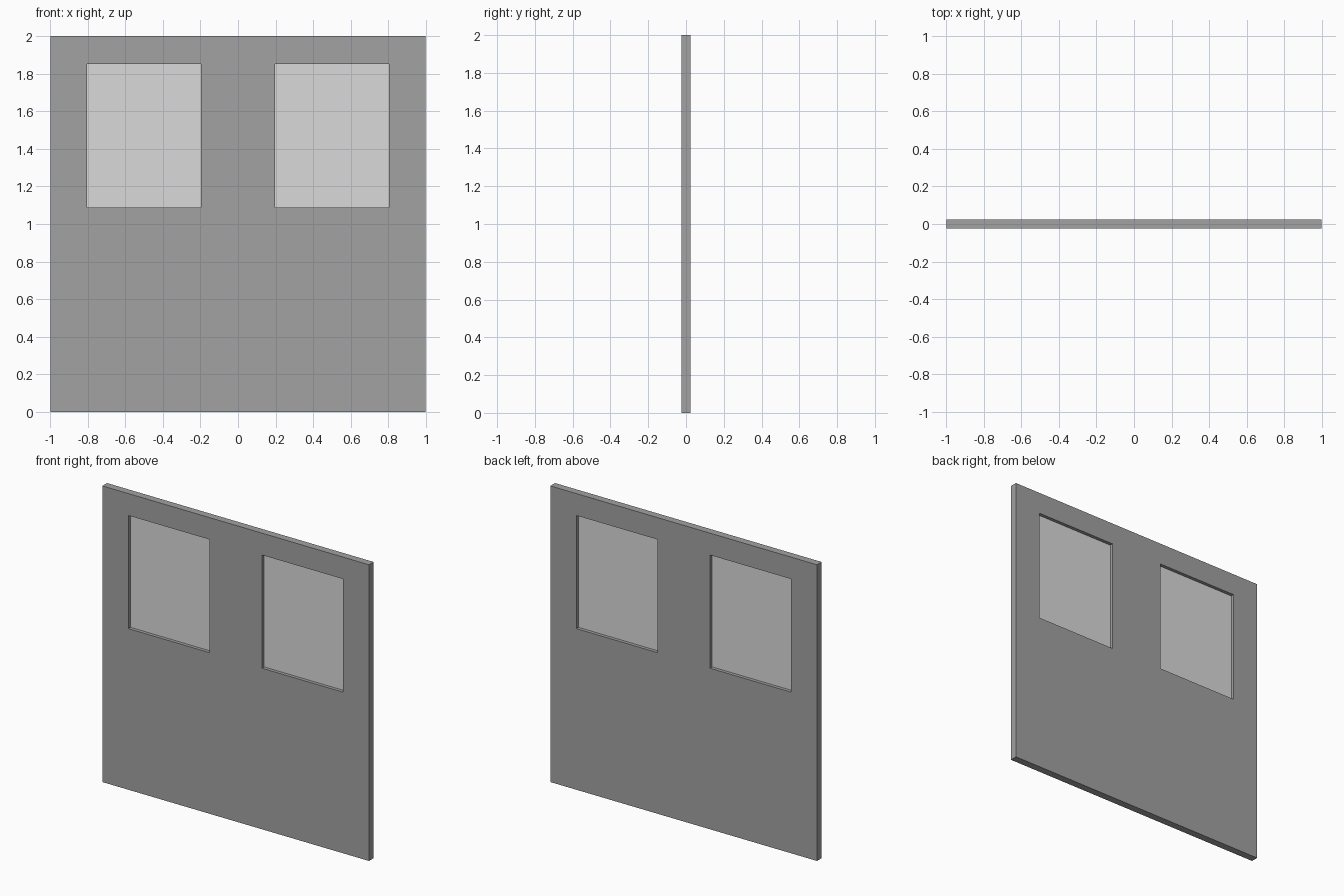
import bpy, bmesh

if "Cube" in bpy.data.objects:
    bpy.data.objects.remove(bpy.data.objects["Cube"])

W, T, H = 0.996, 0.025, 2.0          # half width, half thickness, height
X0, X1, Z0, Z1 = 0.197, 0.802, 1.088, 1.852   # window opening


def material(name, v):
    m = bpy.data.materials.new(name)
    m.diffuse_color = (v, v, v, 1)
    m.use_nodes = True
    m.node_tree.nodes["Principled BSDF"].inputs["Base Color"].default_value = m.diffuse_color
    return m


def finish(name, bm, mat):
    me = bpy.data.meshes.new(name)
    bmesh.ops.recalc_face_normals(bm, faces=bm.faces[:])
    bm.to_mesh(me)
    bm.free()
    me.materials.append(mat)
    ob = bpy.data.objects.new(name, me)
    bpy.context.collection.objects.link(ob)
    return ob


wall_grey = material("wall grey", 0.36)
glass_grey = material("pale glass", 0.70)

# Wall panel: grid of cells with the two window cells left out, then extruded
xs = [-W, -X1, -X0, X0, X1, W]
zs = [0, Z0, Z1, H]
bm = bmesh.new()
v = [[bm.verts.new((x, -T, z)) for z in zs] for x in xs]
for i in range(5):
    for k in range(3):
        if k == 1 and i in (1, 3):
            continue
        bm.faces.new((v[i][k], v[i + 1][k], v[i + 1][k + 1], v[i][k + 1]))
ext = bmesh.ops.extrude_face_region(bm, geom=bm.faces[:], use_keep_orig=True)
bmesh.ops.translate(bm, vec=(0, 2 * T, 0),
                    verts=[g for g in ext["geom"] if isinstance(g, bmesh.types.BMVert)])
bmesh.ops.recalc_face_normals(bm, faces=bm.faces[:])
bmesh.ops.dissolve_limit(bm, angle_limit=0.01, verts=bm.verts[:], edges=bm.edges[:])
finish("wall_panel", bm, wall_grey)

# Thin glass panes in the middle of the openings
for side, label in ((-1, "left"), (1, "right")):
    bm = bmesh.new()
    bmesh.ops.create_cube(bm, size=1)
    bmesh.ops.scale(bm, vec=(X1 - X0, 0.004, Z1 - Z0), verts=bm.verts[:])
    bmesh.ops.translate(bm, vec=(side * (X0 + X1) / 2, 0, (Z0 + Z1) / 2), verts=bm.verts[:])
    finish(label + "_window_pane", bm, glass_grey)
